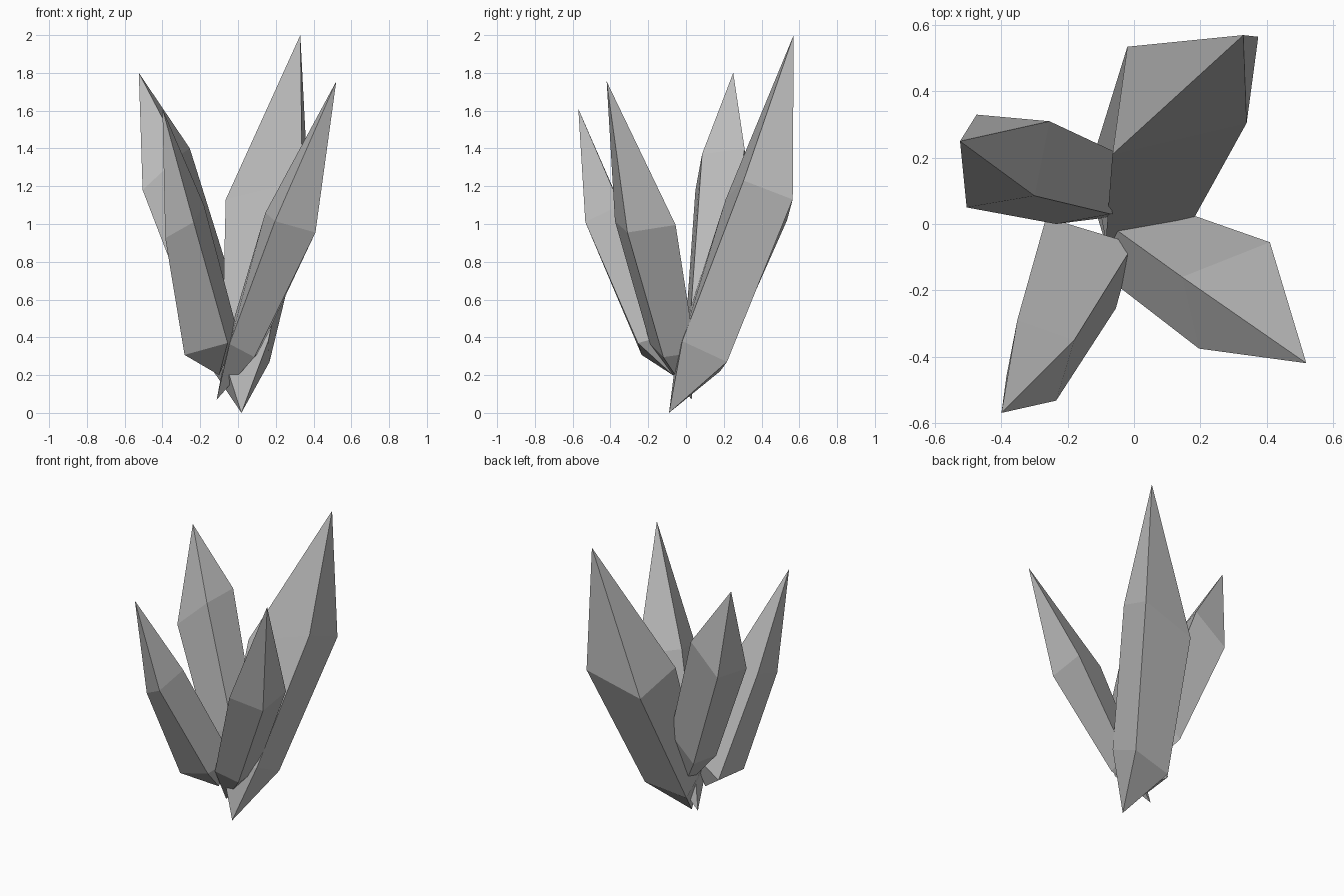
import bpy
import bmesh

default_cube = bpy.data.objects.get("Cube")
if default_cube:
    bpy.data.objects.remove(default_cube, do_unlink=True)

# One flat stone colour
stone = bpy.data.materials.new("grey_crystal")
stone.use_nodes = True
grey = (0.5, 0.5, 0.5, 1)
stone.diffuse_color = grey
stone.node_tree.nodes["Principled BSDF"].inputs["Base Color"].default_value = grey


def crystal(name, tip, shoulder, foot, root):
    """Four-sided shard: a tip, a shoulder ring, a foot ring and a root point."""
    bm = bmesh.new()
    top = bm.verts.new(tip)
    bottom = bm.verts.new(root)
    upper = [bm.verts.new(point) for point in shoulder]
    lower = [bm.verts.new(point) for point in foot]
    sides = len(upper)
    for i in range(sides):
        j = (i + 1) % sides
        bm.faces.new((top, upper[i], upper[j]))
        bm.faces.new((upper[i], lower[i], lower[j], upper[j]))
        bm.faces.new((bottom, lower[j], lower[i]))
    bmesh.ops.recalc_face_normals(bm, faces=bm.faces)
    mesh = bpy.data.meshes.new(name)
    bm.to_mesh(mesh)
    bm.free()
    mesh.materials.append(stone)
    shard = bpy.data.objects.new(name, mesh)
    bpy.context.collection.objects.link(shard)
    return shard


# Tallest shard, leaning to the back
crystal("back_crystal",
        tip=(.33, .57, 2),
        shoulder=[(-.065, .21, 1.13), (.34, .305, 1.23), (.375, .565, 1.13), (-.02, .535, 1.02)],
        foot=[(-.085, -.05, .32), (.16, -.02, .38), (.167, .217, .27), (-.13, .18, .22)],
        root=(.018, -.09, 0))

# Shard leaning to the back on the right-hand side
crystal("right_back_crystal",
        tip=(-.525, .25, 1.8),
        shoulder=[(-.255, .31, 1.4), (-.3, .085, 1.37), (-.505, .05, 1.18), (-.475, .33, 1.21)],
        foot=[(-.02, .2, .65), (-.07, .03, .6), (-.235, 0, .48), (-.205, .21, .49)],
        root=(0, .03, .2))

# Shortest shard, leaning forward on the right-hand side
crystal("right_front_crystal",
        tip=(-.4, -.57, 1.61),
        shoulder=[(-.235, -.533, 1.01), (-.385, -.46, .925), (-.352, -.289, .967), (-.18, -.35, 1.1)],
        foot=[(-.055, -.255, .37), (-.283, -.235, .307), (-.265, .02, .32), (0, -.06, .42)],
        root=(-.1, -.07, .2))

# Shard leaning forward on the left-hand side
crystal("left_front_crystal",
        tip=(.52, -.42, 1.755),
        shoulder=[(.41, -.055, .995), (.145, -.16, 1.06), (.196, -.376, 1.015), (.41, -.31, .955)],
        foot=[(.11, .05, .32), (-.05, -.02, .4), (-.045, -.19, .365), (.087, -.12, .295)],
        root=(-.113, .03, .07))
